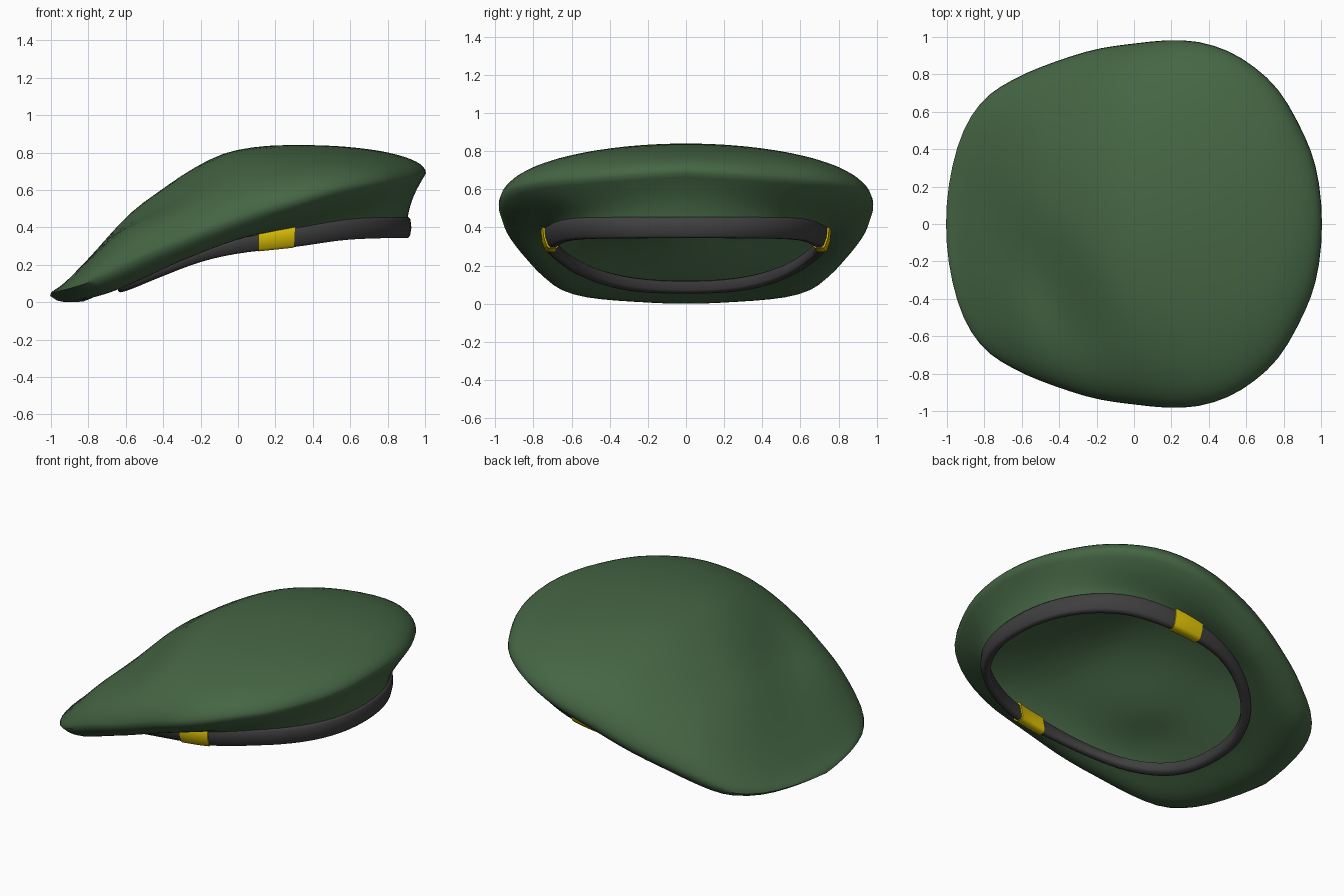
import bpy, bmesh, math
from mathutils import Vector

if "Cube" in bpy.data.objects:
    bpy.data.objects.remove(bpy.data.objects["Cube"])

N = 72  # segments around the hat


def material(name, rgb):
    m = bpy.data.materials.new(name)
    m.diffuse_color = (*rgb, 1)
    m.use_nodes = True
    m.node_tree.nodes["Principled BSDF"].inputs["Base Color"].default_value = m.diffuse_color
    return m


GREEN = material("green felt", (0.06, 0.132, 0.058))
GREY = material("dark grey leather", (0.05, 0.05, 0.052))
YELLOW = material("yellow", (0.74, 0.54, 0.002))


def curve(table, x):
    """Smooth curve through (x, value) points, spaced by acos(x) so ends are round."""
    pts = [(-math.acos(p), v) for p, v in table]
    a = -math.acos(max(-1, min(1, x)))
    i = 0
    while i < len(pts) - 2 and a > pts[i + 1][0]:
        i += 1

    def slope(k):
        lo, hi = pts[max(k - 1, 0)], pts[min(k + 1, len(pts) - 1)]
        return (hi[1] - lo[1]) / (hi[0] - lo[0])
    (a0, v0), (a1, v1) = pts[i], pts[i + 1]
    h = a1 - a0
    t = (a - a0) / h
    return ((2*t**3 - 3*t*t + 1) * v0 + (t**3 - 2*t*t + t) * h * slope(i)
            + (3*t*t - 2*t**3) * v1 + (t**3 - t*t) * h * slope(i + 1))


# Half width, rim height, crown height, band bottom and band height factor along x
WIDTH = [(-1, 0), (-.97, .29), (-.91, .49), (-.8, .66), (-.62, .78), (-.4, .87), (-.2, .93),
         (0, .96), (.2, .978), (.35, .967), (.5, .92), (.64, .835), (.77, .71), (.88, .525),
         (.97, .29), (1, 0)]
RIM = [(-1, .035), (-.8, .105), (-.4, .285), (0, .44), (.2, .505), (.6, .61), (1, .69)]
CROWN = [(-1, .035), (-.93, .1), (-.8, .24), (-.57, .49), (-.4, .61), (-.25, .705), (-.1, .78),
         (.03, .815), (.2, .833), (.5, .831), (.75, .805), (.9, .768), (.97, .735), (1, .69)]
BAND = [(-.7, .045), (-.6, .06), (-.4, .14), (-.2, .215), (0, .26), (.3, .295), (.6, .335), (.95, .345)]
TALL = [(-1, .55), (-.5, .58), (-.2, .68), (.1, .95), (.3, 1), (1, 1)]


def top_z(x, y):
    base, w = curve(RIM, x), max(curve(WIDTH, x), 1e-4)
    dome = math.sqrt(max(0, 1 - (y / w) ** 2))
    # soft fold across one side
    d = (x + 0.42) * 0.86 + (y + 0.4) * 0.51
    s = -(x + 0.42) * 0.51 + (y + 0.4) * 0.86
    fold = 0.07 * math.exp(-(d / .21) ** 2 - (s / .5) ** 2)
    rise = (curve(CROWN, x) - base) * dome
    return base + max(rise - fold * math.sqrt(dome), rise * 0.6)


def rim_point(a):
    x = math.cos(a)
    y = curve(WIDTH, x) * (1 if math.sin(a) >= 0 else -1)
    return Vector((x, y, curve(RIM, x)))


def band_point(a, out=0.0, up=0.0):
    c, s = math.cos(a), math.sin(a)
    e = 0.92
    out += 0.2 * (up - 0.07) * s * s  # sides lean outward at the top
    x = 0.14 + (0.76 + out) * math.copysign(abs(c) ** e, c)
    y = (0.725 + out) * math.copysign(abs(s) ** e, s)
    return Vector((x, y, curve(BAND, x) + up * curve(TALL, x)))


def build(name, rings, mat, cap_start=None, wrap=False, ends=False):
    """Skin a list of closed point rings into a smooth object."""
    bm = bmesh.new()
    vs = [[bm.verts.new(p) for p in r] for r in rings]
    n = len(vs[0])
    for i in range(len(vs) if wrap else len(vs) - 1):
        p, q = vs[i], vs[(i + 1) % len(vs)]
        for j in range(n):
            k = (j + 1) % n
            bm.faces.new((p[j], p[k], q[k], q[j]))
    if cap_start is not None:
        c = bm.verts.new(cap_start)
        for j in range(n):
            bm.faces.new((c, vs[0][(j + 1) % n], vs[0][j]))
    if ends:
        bm.faces.new(vs[0])
        bm.faces.new(vs[-1][::-1])
    bmesh.ops.recalc_face_normals(bm, faces=bm.faces)
    me = bpy.data.meshes.new(name)
    bm.to_mesh(me)
    bm.free()
    me.materials.append(mat)
    ob = bpy.data.objects.new(name, me)
    bpy.context.collection.objects.link(ob)
    bpy.ops.object.select_all(action='DESELECT')
    ob.select_set(True)
    bpy.context.view_layer.objects.active = ob
    bpy.ops.object.shade_smooth_by_angle(angle=math.radians(60))
    return ob


angles = [2 * math.pi * i / N for i in range(N)]

# Crown: domed top out to the rim, then tucked under to the band
rings = []
for k in range(1, 20):
    t = math.sin(math.pi / 2 * k / 20)
    ring = []
    for a in angles:
        r = rim_point(a)
        ring.append(Vector((r.x * t, r.y * t, top_z(r.x * t, r.y * t))))
    rings.append(ring)
for k in range(0, 13):
    t = k / 12
    ring = []
    for a in angles:
        r, b = rim_point(a), band_point(a, 0, 0.09)
        back = (1 - math.cos(a)) / 2
        sag = math.sin(a) ** 2 * back
        f = 0.945 - 0.085 * back + 0.03 * sag
        p1 = Vector((r.x * f, r.y * f, r.z - 0.09 - 0.02 * back - 0.05 * sag))
        p2 = b + (r - b) * (0.12 + 0.12 * back)
        p2.z += 0.07 * (1 - back) - 0.05 * sag
        p = r*(1-t)**3 + p1*3*t*(1-t)**2 + p2*3*t*t*(1-t) + b*t**3
        p.z = max(p.z, 0.006)
        ring.append(p)
    rings.append(ring)
crown = build("beret_crown", rings, GREEN, cap_start=Vector((0, 0, top_z(0, 0))))
mod = crown.modifiers.new("cloth", 'SOLIDIFY')
mod.thickness = 0.01
mod.offset = 0

# Rounded strip cross-section (outward, up)
SECTION = [(.01, 0), (.02, .012), (.027, .055), (.022, .098), (.012, .11),
           (-.015, .11), (-.028, .095), (-.028, .015), (-.015, 0)]


def strip(a, grow=0.0):
    return [band_point(a, o + math.copysign(grow, o), u + (grow if u > .06 else -grow / 3))
            for o, u in SECTION]


# Head band
build("head_band", [strip(a) for a in angles], GREY, wrap=True)

# Yellow clips on both sides of the band
for side, name in ((1, "left_clip"), (-1, "right_clip")):
    arc = [side * math.radians(79.5 + 12.2 * i / 6) for i in range(7)]
    build(name, [strip(a, 0.009) for a in arc], YELLOW, ends=True)
